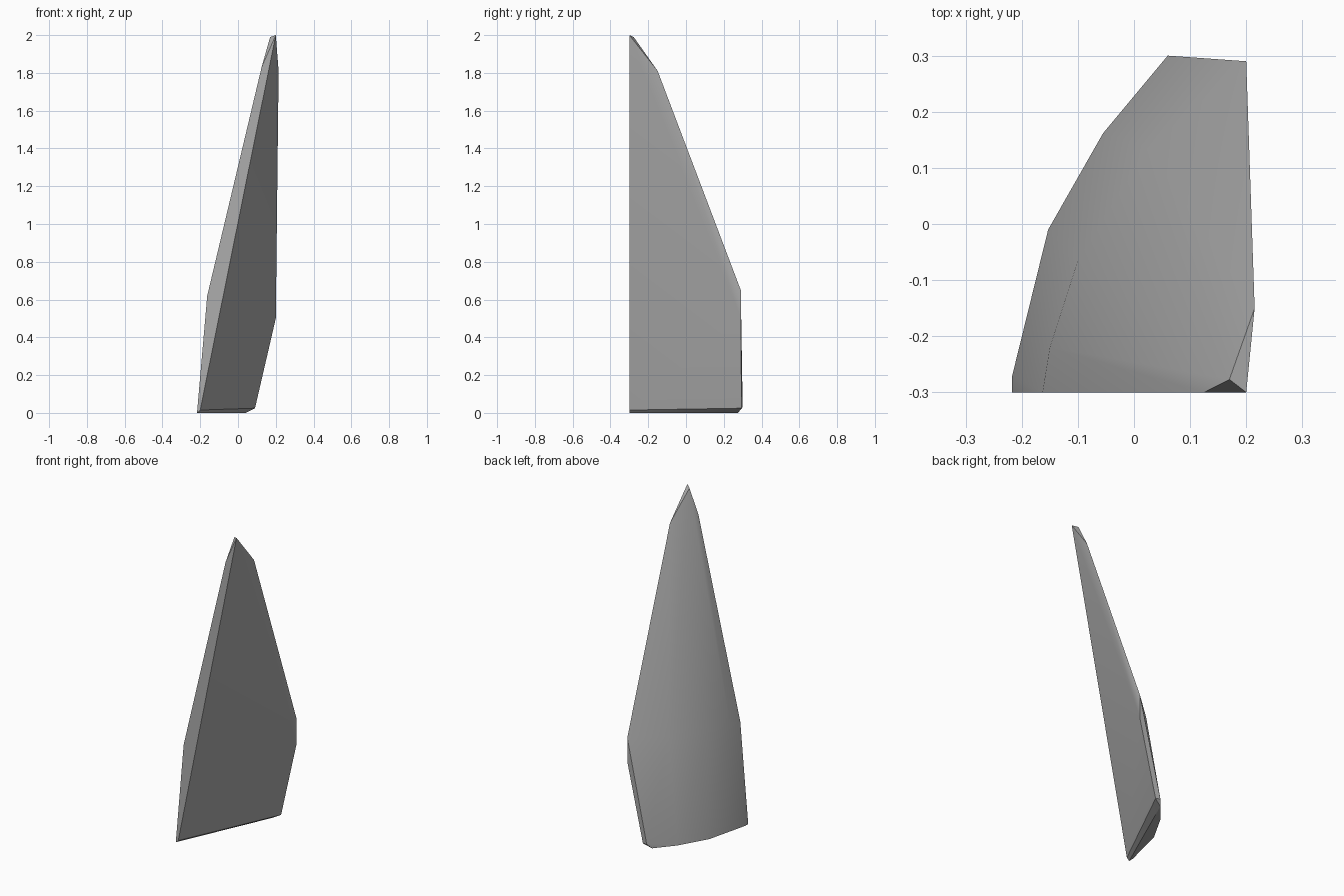
import bpy, bmesh, math

cube = bpy.data.objects.get("Cube")
if cube:
    bpy.data.objects.remove(cube, do_unlink=True)

# Grey stone
stone = bpy.data.materials.new("grey_stone")
stone.use_nodes = True
colour = (0.42, 0.42, 0.42, 1)
stone.diffuse_color = colour
stone.node_tree.nodes["Principled BSDF"].inputs["Base Color"].default_value = colour

# Corner points of the shard, by level
base = [(-.217, -.3, 0), (-.217, -.27, 0), (-.153, -.01, 0), (-.055, .162, 0), (.04, .275, 0)]
foot = [(-.2, -.3, .015), (.09, .294, .025), (.06, .3, .03)]
waist = [(-.163, -.3, .62), (-.15, -.22, .625), (-.1, -.065, .63), (.025, .135, .64),
         (.2, .29, .65), (.2, .29, .5)]
shoulder = [(.125, -.3, 1.83), (.215, -.15, 1.81)]
tip = [(.17, -.277, 1.99), (.2, -.3, 2)]

# Wrap the points in a convex shell and merge its flat facets
bm = bmesh.new()
for p in base + foot + waist + shoulder + tip:
    bm.verts.new(p)
hull = bmesh.ops.convex_hull(bm, input=bm.verts)
loose = [v for v in bm.verts if not v.link_faces]
bmesh.ops.delete(bm, geom=loose, context="VERTS")
bmesh.ops.dissolve_limit(bm, angle_limit=math.radians(3), verts=bm.verts, edges=bm.edges)
bmesh.ops.recalc_face_normals(bm, faces=bm.faces)

mesh = bpy.data.meshes.new("stone_shard")
bm.to_mesh(mesh)
bm.free()
mesh.materials.append(stone)
shard = bpy.data.objects.new("stone_shard", mesh)
bpy.context.collection.objects.link(shard)

# Smooth rounded back, sharp cut sides
bpy.ops.object.select_all(action="DESELECT")
shard.select_set(True)
bpy.context.view_layer.objects.active = shard
bpy.ops.object.shade_smooth_by_angle(angle=math.radians(30))
